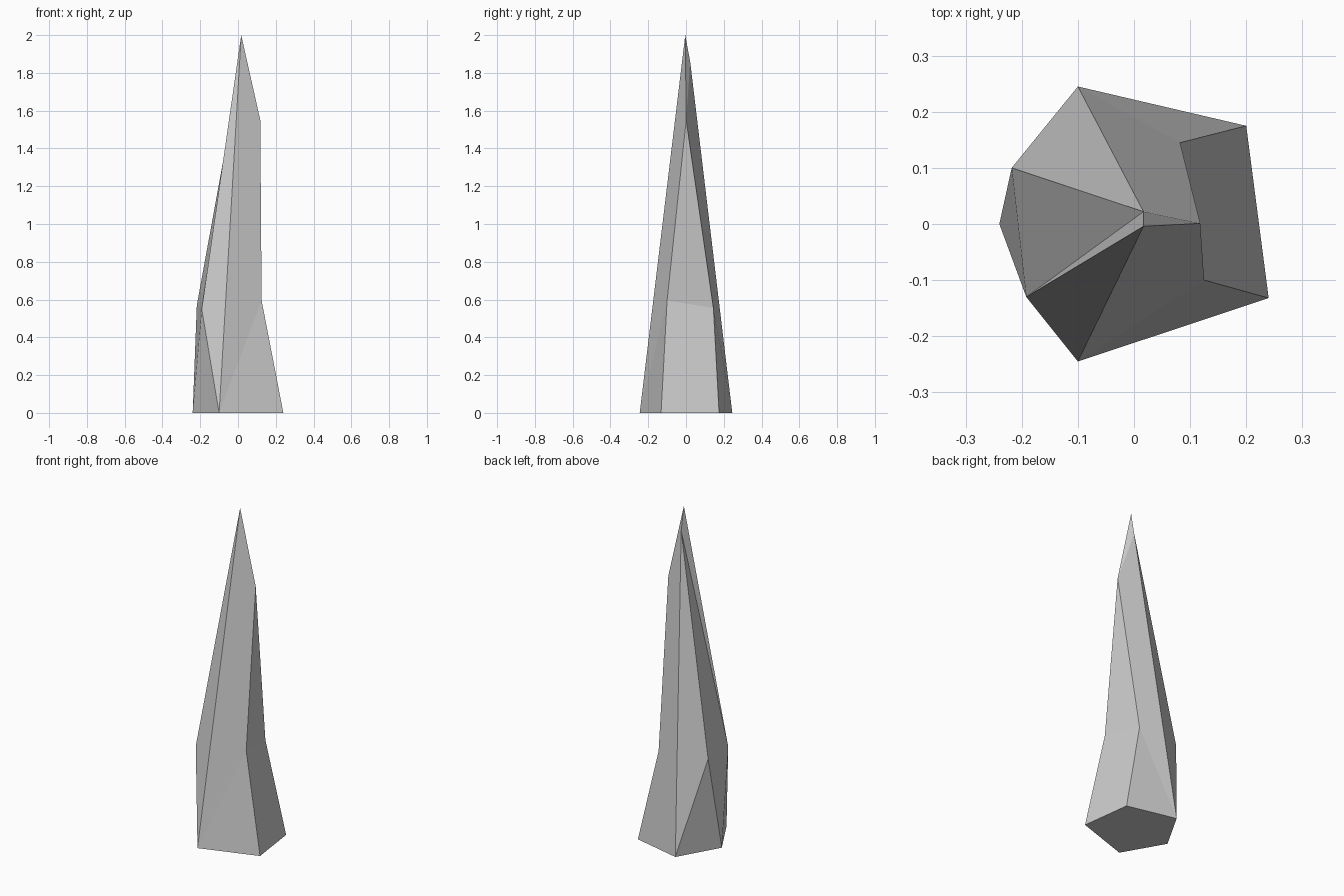
import bpy, bmesh

if "Cube" in bpy.data.objects:
    bpy.data.objects.remove(bpy.data.objects["Cube"])

# Corner points of the shard: base ring, bent waist, faceted tip
points = {
    # base pentagon
    "A": (-0.10, 0.245, 0), "B": (0.20, 0.175, 0), "C": (0.24, -0.132, 0),
    "D": (-0.10, -0.245, 0), "E": (-0.24, 0.0, 0),
    # waist
    "F": (-0.218, 0.10, 0.57), "G": (-0.192, -0.13, 0.55),
    "H": (0.125, -0.10, 0.595), "I": (0.082, 0.145, 0.555),
    # tip
    "J": (0.118, 0.001, 1.55), "K": (0.017, -0.004, 2.0), "L": (0.017, 0.022, 1.86),
}

# Facets, each spelled by its corners
facets = ["ABCDE",                      # underside
          "DCH", "DHJK", "DKG",         # front
          "CBIH", "HIJ",                # right
          "BAI", "AIJL", "JLK",         # back
          "ALF", "FLG", "GLK",          # upper left
          "AFE", "EFG", "EGD"]          # lower left

bm = bmesh.new()
verts = {name: bm.verts.new(co) for name, co in points.items()}
for f in facets:
    bm.faces.new([verts[c] for c in f])
bmesh.ops.recalc_face_normals(bm, faces=bm.faces[:])

mesh = bpy.data.meshes.new("crystal_shard")
bm.to_mesh(mesh)
bm.free()
shard = bpy.data.objects.new("crystal_shard", mesh)
bpy.context.collection.objects.link(shard)
